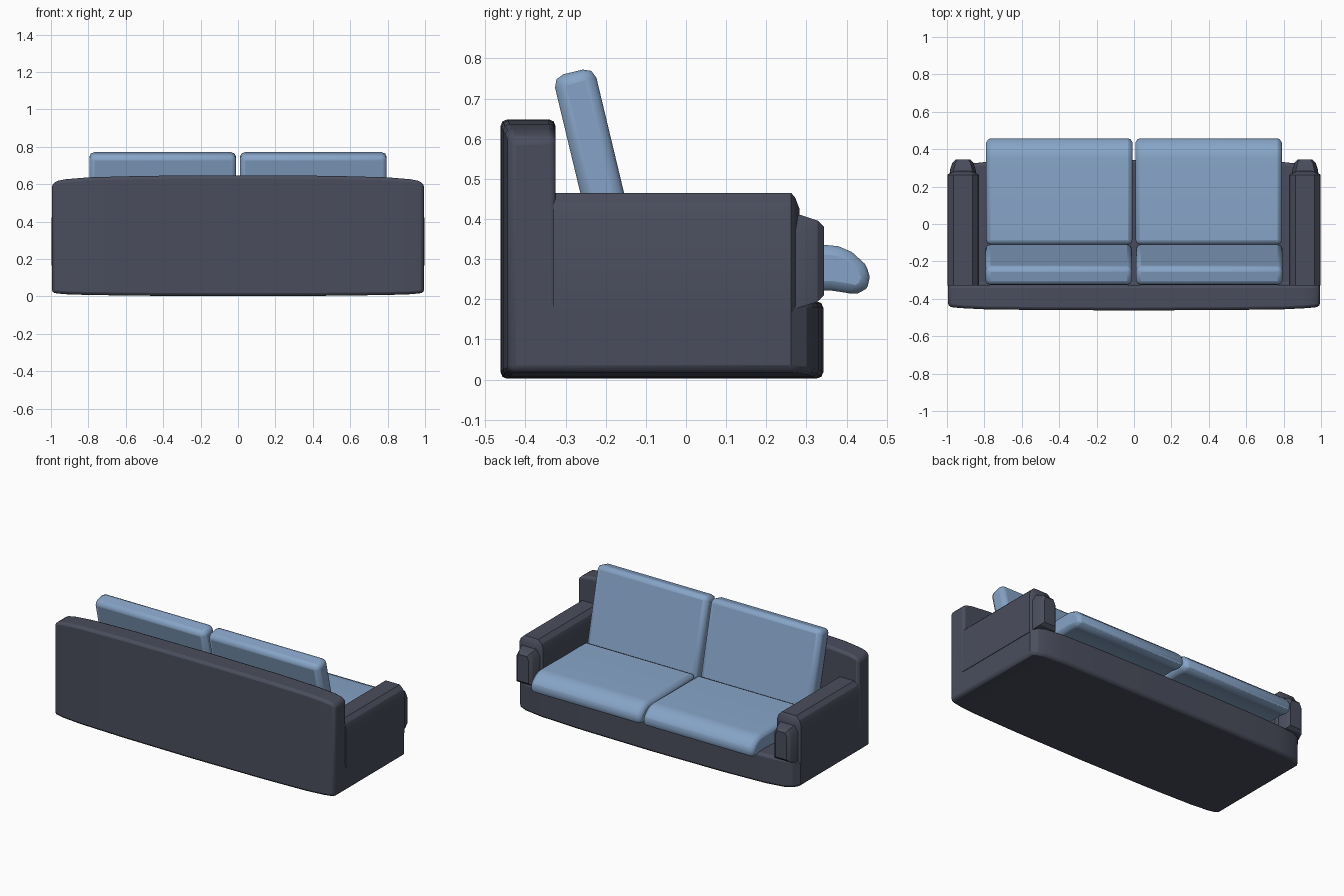
import bpy, bmesh, math
from mathutils import Vector

if "Cube" in bpy.data.objects:
    bpy.data.objects.remove(bpy.data.objects["Cube"])


def material(name, rgb):
    m = bpy.data.materials.new(name)
    m.diffuse_color = (*rgb, 1)
    m.use_nodes = True
    m.node_tree.nodes["Principled BSDF"].inputs["Base Color"].default_value = m.diffuse_color
    return m


FRAME = material("dark_fabric", (0.068, 0.074, 0.108))
CUSHION = material("blue_fabric", (0.24, 0.37, 0.57))


def loft(name, rings, mat, bevel=0.0, segments=2, mirror=False, limit=40):
    """Skin a list of equal-length point rings and cap both ends."""
    bm = bmesh.new()
    vs = [[bm.verts.new(p) for p in ring] for ring in rings]
    n = len(rings[0])
    for a, b in zip(vs, vs[1:]):
        for i in range(n):
            j = (i + 1) % n
            bm.faces.new((a[i], a[j], b[j], b[i]))
    bm.faces.new(vs[0])
    bm.faces.new(vs[-1])
    bmesh.ops.recalc_face_normals(bm, faces=bm.faces)
    me = bpy.data.meshes.new(name)
    bm.to_mesh(me)
    bm.free()
    me.materials.append(mat)
    ob = bpy.data.objects.new(name, me)
    bpy.context.collection.objects.link(ob)
    bpy.ops.object.select_all(action='DESELECT')
    ob.select_set(True)
    bpy.context.view_layer.objects.active = ob
    bpy.ops.object.shade_smooth_by_angle(angle=math.radians(25))
    if bevel:
        mod = ob.modifiers.new("bevel", 'BEVEL')
        mod.width, mod.segments = bevel, segments
        mod.limit_method, mod.angle_limit = 'ANGLE', math.radians(limit)
    if mirror:
        ob.modifiers.new("mirror", 'MIRROR')
    return ob


# Base and backrest: one L-shaped profile, bowed towards the middle
# x, back y, front y, bottom z, top z
half = [(0.0, -0.462, 0.342, 0.002, 0.648),
        (0.5, -0.460, 0.339, 0.004, 0.645),
        (0.8, -0.456, 0.331, 0.008, 0.637),
        (0.92, -0.450, 0.318, 0.012, 0.627),
        (0.965, -0.446, 0.300, 0.016, 0.618),
        (0.995, -0.440, 0.262, 0.020, 0.600)]
stations = [(-s[0], *s[1:]) for s in reversed(half[1:])] + half
rings = [[(x, yb, zb), (x, yf, zb), (x, yf, 0.195), (x, -0.325, 0.195),
          (x, -0.325, zt), (x, yb, zt)] for x, yb, yf, zb, zt in stations]
loft("base_and_back", rings, FRAME, 0.016)


def section(y, inset, pts, cx, cz):
    """Cross-section in xz at depth y, drawn in by an inset amount."""
    out = []
    for x, z in pts:
        w = max(abs(p[0] - cx) for p in pts)
        h = max(abs(p[1] - cz) for p in pts)
        out.append((cx + (x - cx) * (1 - inset / w), y,
                    cz + (z - cz) * (1 - inset / h)))
    return out


# Arms with rounded tops
arm = [(0.83, 0.165), (0.998, 0.165), (0.998, 0.415), (0.988, 0.442),
       (0.964, 0.465), (0.864, 0.465), (0.84, 0.442), (0.83, 0.415)]
loft("arms", [section(y, i, arm, 0.914, 0.315)
              for y, i in ((-0.33, 0), (0.262, 0), (0.272, 0.012), (0.283, 0.04))],
     FRAME, mirror=True)

# Smaller stepped panels on the arm fronts
cap = [(0.845, 0.18), (0.985, 0.18), (0.985, 0.37), (0.965, 0.41),
       (0.865, 0.41), (0.845, 0.37)]
loft("arm_fronts", [section(y, i, cap, 0.915, 0.295)
                    for y, i in ((0.2, 0), (0.285, 0), (0.328, 0.014), (0.344, 0.03))],
     FRAME, mirror=True)

# Seat cushions with a drooping front lip
seat = [(-0.11, 0.20), (-0.11, 0.335), (0.35, 0.335), (0.38, 0.332),
        (0.413, 0.318), (0.445, 0.289), (0.463, 0.256), (0.45, 0.227),
        (0.43, 0.210), (0.40, 0.216), (0.36, 0.222), (0.30, 0.222)]
loft("seat_cushions", [[(x, y, z) for y, z in seat] for x in (0.008, 0.79)],
     CUSHION, 0.024, mirror=True)

# Leaning back cushions
t = math.radians(13.5)
up, out = Vector((0, -math.sin(t), math.cos(t))), Vector((0, math.cos(t), math.sin(t)))
mid = Vector((0, -0.217, 0.499))
rings = [[mid + Vector((x, 0, 0)) + up * u + out * o
          for u, o in ((-0.275, -0.053), (-0.275, 0.053), (0.275, 0.053), (0.275, -0.053))]
         for x in (0.01, 0.795)]
loft("back_cushions", rings, CUSHION, 0.028, mirror=True)
